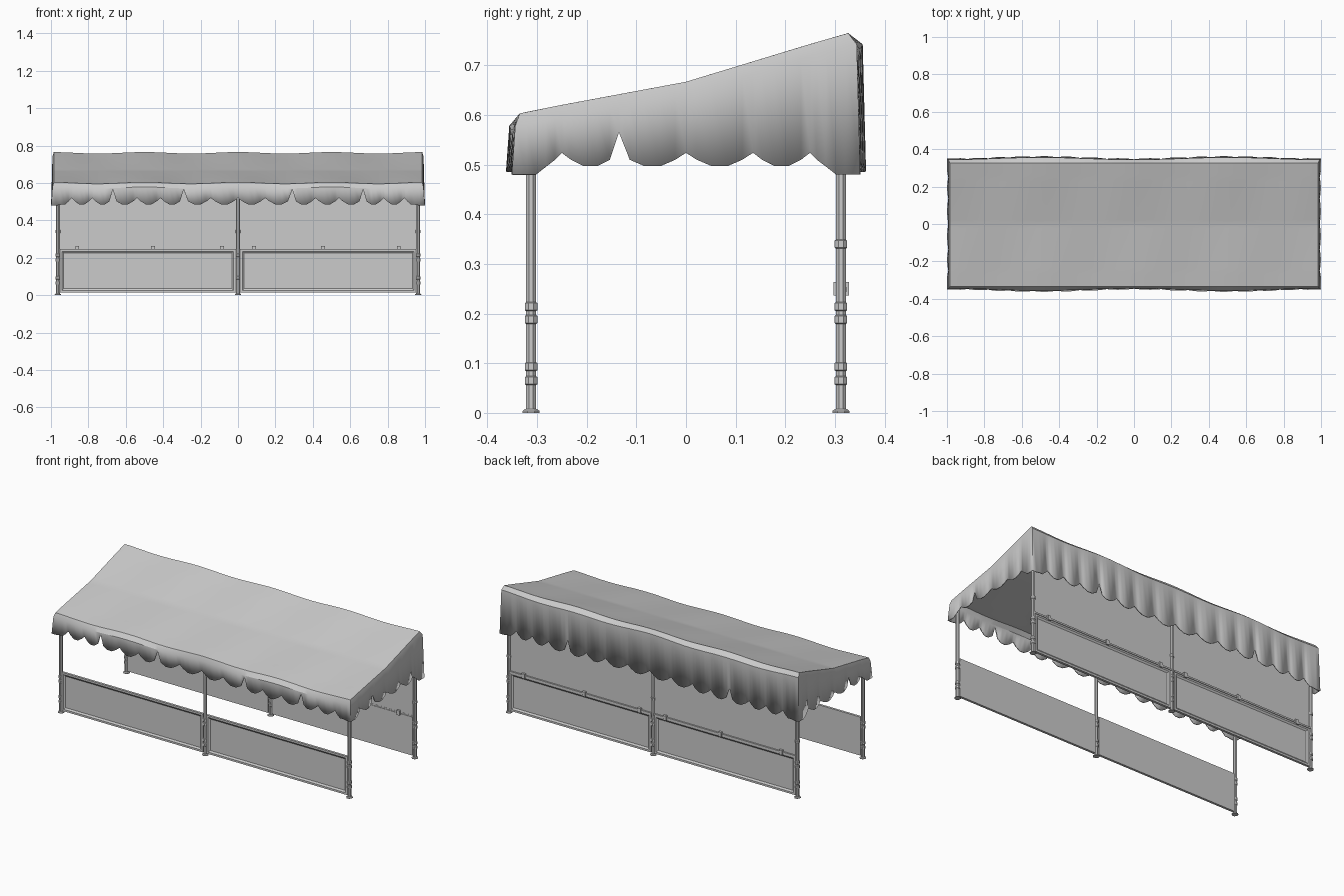
import bpy, bmesh, math

if "Cube" in bpy.data.objects:
    bpy.data.objects.remove(bpy.data.objects["Cube"])

def finish(bm, name, smooth=None):
    bmesh.ops.recalc_face_normals(bm, faces=bm.faces)
    me = bpy.data.meshes.new(name)
    bm.to_mesh(me)
    bm.free()
    ob = bpy.data.objects.new(name, me)
    bpy.context.collection.objects.link(ob)
    if smooth:
        bpy.ops.object.select_all(action='DESELECT')
        ob.select_set(True)
        bpy.context.view_layer.objects.active = ob
        bpy.ops.object.shade_smooth_by_angle(angle=math.radians(smooth))
    return ob

def box(name, x0, x1, y0, y1, z0, z1):
    bm = bmesh.new()
    bmesh.ops.create_cube(bm, size=1)
    for v in bm.verts:
        v.co = ((x0 + x1) / 2 + v.co.x * (x1 - x0), (y0 + y1) / 2 + v.co.y * (y1 - y0),
                (z0 + z1) / 2 + v.co.z * (z1 - z0))
    return finish(bm, name)

# ---- canopy: sagging roof, rolled edge, scalloped valance with slits
SCALLOP = [(0, 0), (.16, .5), (.38, .95), (.62, .95), (.84, .5)]

def columns(half):
    """Positions along one side as (position, scallop depth, nearest notch)."""
    marks = [-h for h in half[:0:-1]] + half
    out = []
    for a, b in zip(marks, marks[1:]):
        out += [(a + (b - a) * f, d, a) for f, d in SCALLOP]
    first, last = marks[1], marks[-2]
    out = [(p, 1.0 if p < first - .3 * (first - marks[0]) else d, n) for p, d, n in out]
    out = [(p, 1.0 if p > last + .3 * (marks[-1] - last) else d, n) for p, d, n in out]
    return out + [(marks[-1], 1.0, marks[-1])]

X = columns([0, .145, .29, .415, .54, .67, .78, .89, .985])
Y = columns([0, .135, .25, .335])

def roof_z(x, y):
    z = .667 + (.205 * y if y < 0 else .285 * y)
    return z + .004 * math.cos(4 * math.pi * x) * min(1, abs(y) * 4)

def is_slit(p, slits):
    return any(abs(p - s) < .004 for s in slits)

def canopy():
    bm = bmesh.new()
    bulge = lambda x: .012 * math.sin(math.pi * x) ** 2
    nx, ny = len(X), len(Y)
    g = [[bm.verts.new((x, y * (.975 if y > 0 else 1), roof_z(x, y * .985))) for y, _, _ in Y] for x, _, _ in X]
    for i in range(nx - 1):
        for j in range(ny - 1):
            bm.faces.new((g[i][j], g[i + 1][j], g[i + 1][j + 1], g[i][j + 1]))
    # perimeter walk, with outward direction on each point
    ring = [(i, 0) for i in range(nx - 1)] + [(nx - 1, j) for j in range(ny - 1)]
    ring += [(i, ny - 1) for i in range(nx - 1, 0, -1)] + [(0, j) for j in range(ny - 1, 0, -1)]
    rows = []
    for i, j in ring:
        x, dx, _ = X[i]
        y, dy, _ = Y[j]
        onx, ony = i in (0, nx - 1), j in (0, ny - 1)
        sx = math.copysign(1, x) if onx else 0
        sy = math.copysign(1, y) if ony else 0
        d = 1.0 if onx and ony else (dy if onx else dx)
        slit = False
        if not (onx and ony):
            slit = is_slit(y, [-.135]) if onx else is_slit(
                x, [-.67, -.29, .29, .67] if sy < 0 else [-.54, .54])
        hem = (.524 if onx else .52) - (.028 if onx else .036) * d
        if onx and ony or (onx and abs(y) > .3) or (ony and abs(x) > .95):
            hem = .48
        if slit:
            hem = .565
        top = roof_z(x, y) - .024
        sh = bm.verts.new((x + sx * .007, y + sy * (.009 + bulge(x)), top))
        lo = bm.verts.new((x + sx * (.008 + .006 * d),
                           y + sy * (.011 + bulge(x) + .005 * d), hem))
        rows.append((g[i][j], sh, lo))
    for a, b in zip(rows, rows[1:] + rows[:1]):
        for k in range(2):
            bm.faces.new((a[k], b[k], b[k + 1], a[k + 1]))
    ob = finish(bm, "canopy", 28)
    m = ob.modifiers.new("cloth_thickness", 'SOLIDIFY')
    m.thickness = .006
    m.offset = -1

canopy()

# ---- posts: octagonal, lathed with collars and a base flange
def post(name, x, y, top, collars):
    prof = [(.017, 0), (.017, .004), (.012, .008), (.01, .008)]
    for z in sorted(collars):
        prof += [(.01, z - .009), (.0128, z - .007), (.0128, z + .007), (.01, z + .009)]
    prof.append((.01, top))
    bm = bmesh.new()
    rings = []
    for r, z in prof:
        r /= math.cos(math.pi / 8)
        rings.append([bm.verts.new((x + r * math.cos((k + .5) * math.pi / 4),
                                    y + r * math.sin((k + .5) * math.pi / 4), z)) for k in range(8)])
    for a, b in zip(rings, rings[1:]):
        for k in range(8):
            bm.faces.new((a[k], a[(k + 1) % 8], b[(k + 1) % 8], b[k]))
    bm.faces.new(rings[0])
    bm.faces.new(rings[-1])
    finish(bm, name)

LOW = [.065, .093, .188, .214]
for label, x in (("left", -.963), ("middle", 0), ("right", .963)):
    post("front_post_" + label, x, -.312, .59, LOW)
    post("back_post_" + label, x, .312, .735, LOW + [.34])

# ---- lower panels: raised rim around a sunken field on the outside face
def panel(name, side, sy):
    x0, x1 = sorted((side * .012, side * .953))
    bm = bmesh.new()
    bmesh.ops.create_cube(bm, size=1)
    for v in bm.verts:
        v.co = ((x0 + x1) / 2 + v.co.x * (x1 - x0), sy * .312 + v.co.y * .014, .13 + v.co.z * .232)
    bm.normal_update()
    face = [f for f in bm.faces if f.normal.y * sy > .9]
    bmesh.ops.inset_region(bm, faces=face, thickness=.016)
    bmesh.ops.inset_region(bm, faces=face, thickness=.014, depth=-.007)
    finish(bm, name)

for label, s in (("left", -1), ("right", 1)):
    panel("front_panel_" + label, s, -1)
    panel("back_panel_" + label, s, 1)
    # upper back sheet, rail and its clips
    x0, x1 = sorted((s * .008, s * .957))
    box("back_sheet_" + label, x0, x1, .309, .314, .24, .72)
    box("back_rail_" + label, x0, x1, .308, .323, .244, .254)
    for n, x in enumerate((.085, .455, .86)):
        box(f"rail_clip_{label}_{n}", s * x - .01, s * x + .01, .297, .328, .236, .264)
